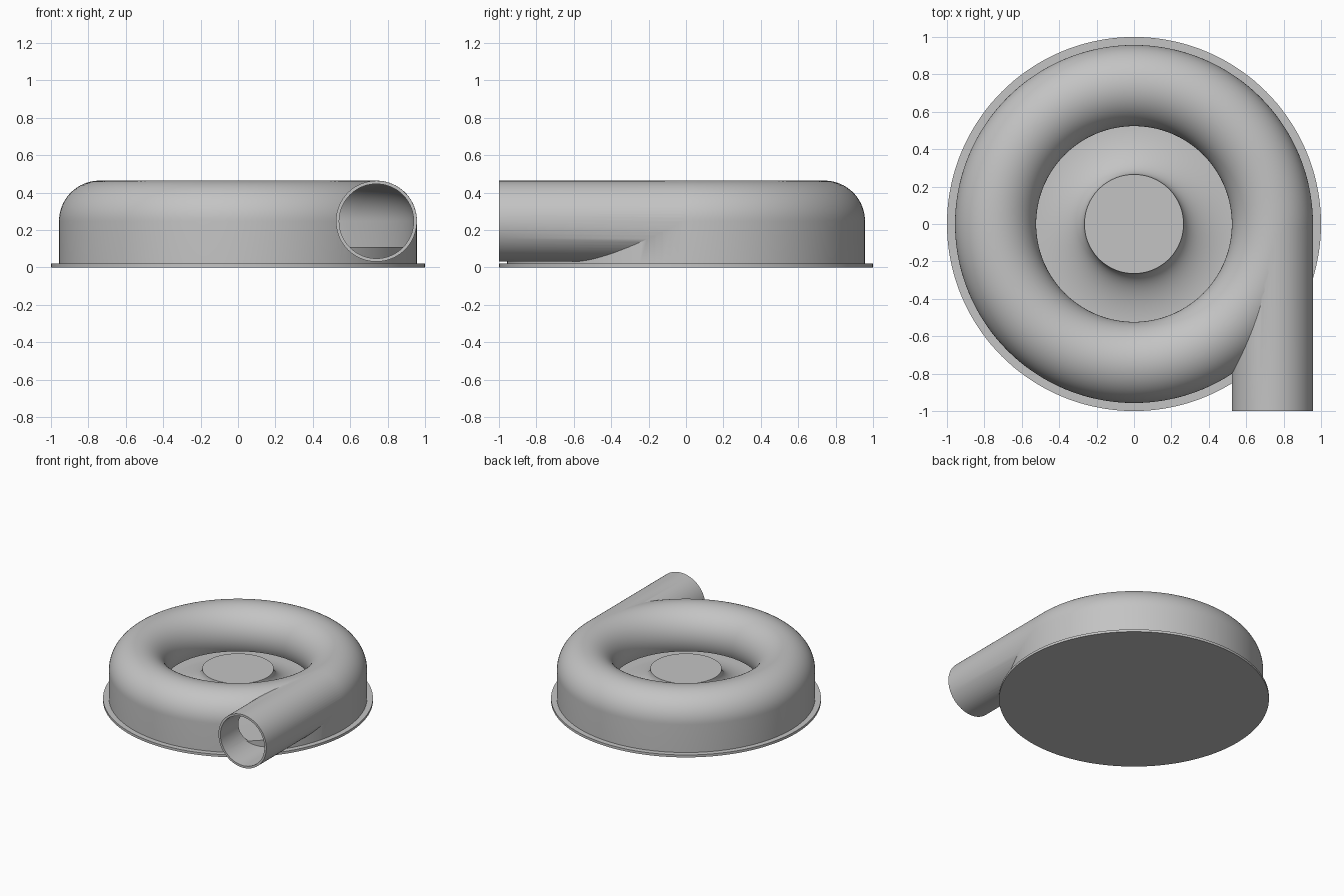
import bpy, bmesh, math
from mathutils import Matrix, Vector

cube = bpy.data.objects.get("Cube")
if cube:
    bpy.data.objects.remove(cube, do_unlink=True)

grey = bpy.data.materials.new("cast_grey")
grey.use_nodes = True
GREY = (0.55, 0.55, 0.55, 1)
grey.diffuse_color = GREY
grey.node_tree.nodes["Principled BSDF"].inputs["Base Color"].default_value = GREY

TUBE_X, TUBE_Z = 0.74, 0.247      # centre of the volute tube
OUTER, INNER = 0.217, 0.20        # tube radii
LIP_Z, FLOOR_Z, BASE_Z = 0.145, 0.11, 0.02


def finish(name, bm):
    bmesh.ops.remove_doubles(bm, verts=bm.verts, dist=0.0001)
    bmesh.ops.recalc_face_normals(bm, faces=bm.faces)
    mesh = bpy.data.meshes.new(name)
    bm.to_mesh(mesh)
    bm.free()
    mesh.materials.append(grey)
    obj = bpy.data.objects.new(name, mesh)
    bpy.context.collection.objects.link(obj)
    return obj


def revolve(name, profile, closed, steps=144):
    """Turn an (r, z) profile around the z axis."""
    bm = bmesh.new()
    verts = [bm.verts.new((r, 0, z)) for r, z in profile]
    pairs = list(zip(verts, verts[1:]))
    if closed:
        pairs.append((verts[-1], verts[0]))
    edges = [bm.edges.new(p) for p in pairs]
    bmesh.ops.spin(bm, geom=verts + edges, cent=(0, 0, 0), axis=(0, 0, 1),
                   angle=math.tau, steps=steps, use_duplicate=False)
    return finish(name, bm)


def rod(name, radius, y0, y1):
    """Solid cylinder along y, on the outlet axis."""
    bm = bmesh.new()
    place = Matrix.Translation(Vector((TUBE_X, (y0 + y1) / 2, TUBE_Z)))
    bmesh.ops.create_cone(bm, cap_ends=True, segments=72, radius1=radius,
                          radius2=radius, depth=y1 - y0,
                          matrix=place @ Matrix.Rotation(math.pi / 2, 4, "X"))
    return finish(name, bm)


def tube_arc(radius, count=40):
    """Arc from the inner lip over the crown to the outer wall."""
    start = math.pi + math.asin((TUBE_Z - LIP_Z) / radius)
    angles = [start * (1 - i / count) for i in range(count + 1)]
    return [(TUBE_X + radius * math.cos(a), TUBE_Z + radius * math.sin(a))
            for a in angles]


def smooth(obj):
    bpy.ops.object.select_all(action="DESELECT")
    obj.select_set(True)
    bpy.context.view_layer.objects.active = obj
    bpy.ops.object.shade_smooth_by_angle(angle=math.radians(30))


# Base plate
base = revolve("base_plate", [(0, 0), (1, 0), (1, BASE_Z), (0, BASE_Z)], False)

# Raised floor with a flared hub in the middle
flare = [(0.55 - 0.285 * math.cos(t), 0.26 - 0.15 * math.sin(t))
         for t in (math.pi / 2 * i / 16 for i in range(17))]
hub = revolve("floor_and_hub",
              [(0, 0.26)] + flare + [(0.95, FLOOR_Z), (0.95, 0.01), (0, 0.01)], False)

# Volute casing with its outlet pipe, hollowed out
outer_arc, inner_arc = tube_arc(OUTER), tube_arc(INNER)
lip_r = outer_arc[0][0]
casing = revolve("volute_casing", outer_arc + [(TUBE_X + OUTER, 0.015), (lip_r, 0.015)], True)
pipe = rod("outlet_pipe", OUTER - 0.0005, -1, -0.02)
cavity = revolve("cavity_cutter",
                 inner_arc + [(TUBE_X + INNER, -0.05), (lip_r - 0.06, -0.05),
                              (lip_r - 0.06, LIP_Z)], True)
bore = rod("bore_cutter", INNER - 0.001, -1.1, -0.03)

for helper, operation in ((pipe, "UNION"), (cavity, "DIFFERENCE"), (bore, "DIFFERENCE")):
    helper.hide_render = True
    mod = casing.modifiers.new(helper.name, "BOOLEAN")
    mod.operation, mod.solver, mod.object = operation, "EXACT", helper

# Bake the cuts and drop the helpers
bpy.context.view_layer.update()
result = bpy.data.meshes.new_from_object(
    casing.evaluated_get(bpy.context.evaluated_depsgraph_get()))
casing.modifiers.clear()
casing.data = result
for helper in (pipe, cavity, bore):
    bpy.data.objects.remove(helper, do_unlink=True)

for part in (base, hub, casing):
    smooth(part)
